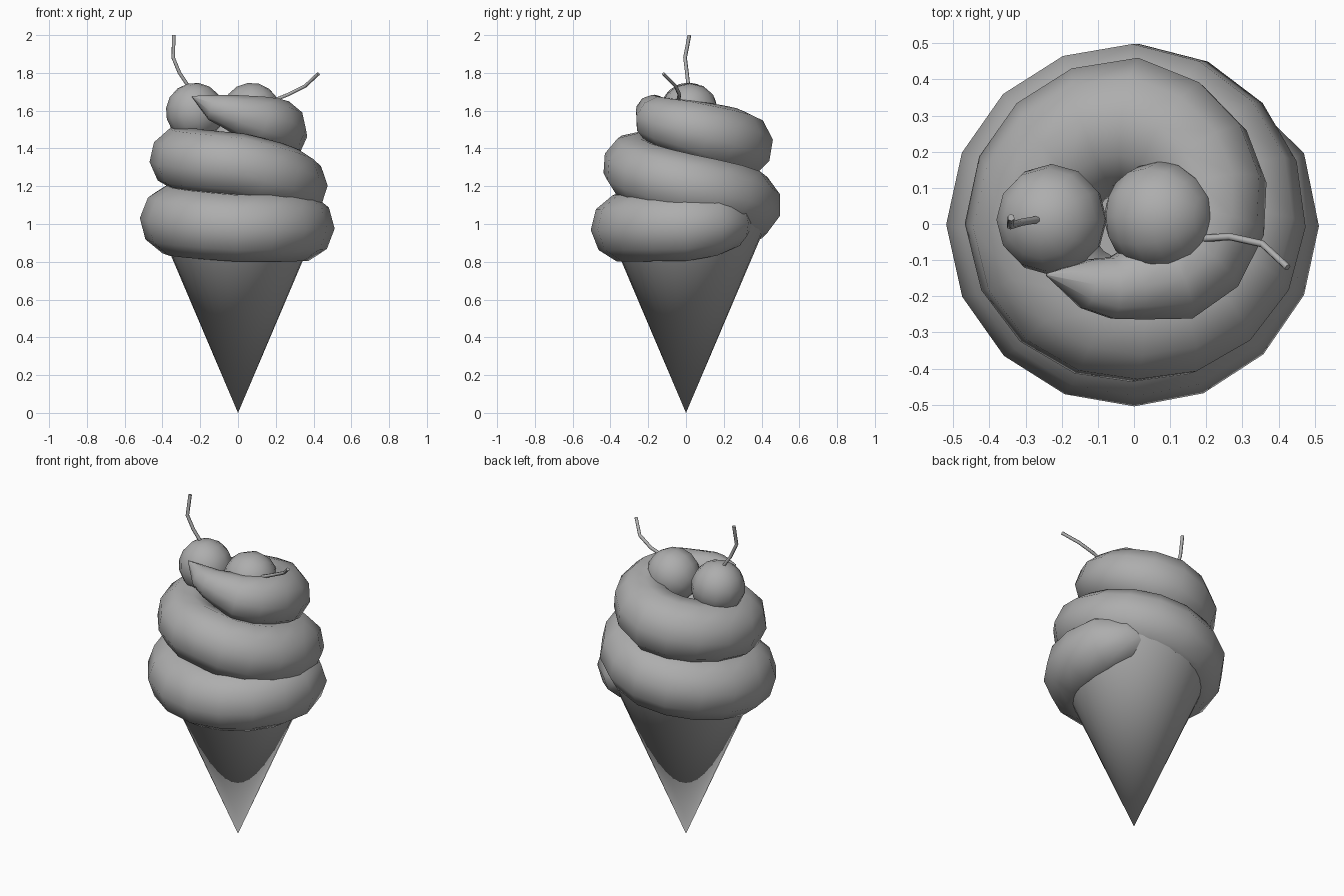
import bpy
from math import radians, cos, sin

if "Cube" in bpy.data.objects:
    bpy.data.objects.remove(bpy.data.objects["Cube"])

# Mid grey shared by all parts
grey = bpy.data.materials.new("mid_grey")
grey.diffuse_color = (0.42, 0.42, 0.42, 1)
grey.use_nodes = True
grey.node_tree.nodes["Principled BSDF"].inputs["Base Color"].default_value = grey.diffuse_color


def finish(obj, angle=70):
    obj.data.materials.clear()
    obj.data.materials.append(grey)
    bpy.ops.object.select_all(action='DESELECT')
    obj.select_set(True)
    bpy.context.view_layer.objects.active = obj
    bpy.ops.object.shade_smooth_by_angle(angle=radians(angle))


def tube(name, points, bevel_resolution):
    """Sweep a round section along (x, y, z, radius) points."""
    curve = bpy.data.curves.new(name, 'CURVE')
    curve.dimensions = '3D'
    curve.bevel_depth = 1.0
    curve.bevel_resolution = bevel_resolution
    curve.use_fill_caps = True
    spline = curve.splines.new('POLY')
    spline.points.add(len(points) - 1)
    for p, (x, y, z, r) in zip(spline.points, points):
        p.co = (x, y, z, 1)
        p.radius = r
    obj = bpy.data.objects.new(name, curve)
    bpy.context.collection.objects.link(obj)
    bpy.ops.object.select_all(action='DESELECT')
    obj.select_set(True)
    bpy.context.view_layer.objects.active = obj
    bpy.ops.object.convert(target='MESH')
    obj = bpy.context.object
    obj.name = name
    finish(obj)
    return obj


# Wafer cone, point down
bpy.ops.mesh.primitive_cone_add(vertices=32, radius1=0.0, radius2=0.43,
                                depth=1.01, location=(0, 0, 0.505))
cone = bpy.context.object
cone.name = "wafer_cone"
finish(cone, 40)

# Soft ice cream swirl: angle, ring radius, height, tube radius
keys = [
    (59, 0.36, 1.01, 0.06), (48, 0.345, 1.005, 0.125), (24, 0.335, 1.00, 0.175),
    (0, 0.325, 0.985, 0.187), (-90, 0.32, 0.98, 0.185), (-180, 0.33, 1.02, 0.19),
    (-270, 0.32, 1.10, 0.187), (-360, 0.295, 1.20, 0.18), (-450, 0.27, 1.31, 0.172),
    (-540, 0.295, 1.345, 0.174), (-630, 0.275, 1.415, 0.188), (-720, 0.21, 1.51, 0.153),
    (-775, 0.18, 1.55, 0.13), (-810, 0.165, 1.58, 0.105),
    (-848, 0.21, 1.617, 0.072), (-870, 0.28, 1.675, 0.003),
]
path = []
for a, b in zip(keys, keys[1:]):
    steps = max(1, round((a[0] - b[0]) / 24))
    for i in range(steps):
        path.append([u + (v - u) * i / steps for u, v in zip(a, b)])
path.append(keys[-1])
tube("ice_cream_swirl",
     [(R * cos(radians(t)), R * sin(radians(t)), z, r) for t, R, z, r in path], 3)

# Two cherries
for name, loc, tilt in (("cherry_left", (-0.228, 0.012, 1.594), -15),
                        ("cherry_right", (0.071, 0.02, 1.594), 60)):
    bpy.ops.mesh.primitive_uv_sphere_add(segments=12, ring_count=8, radius=0.154,
                                         location=loc,
                                         rotation=(0, radians(tilt), 0))
    cherry = bpy.context.object
    cherry.name = name
    finish(cherry)

# Bent stems
stems = {
    "stem_left": [(-0.25, 0.015, 1.71), (-0.31, 0.005, 1.80),
                  (-0.343, -0.005, 1.88), (-0.34, 0.018, 2.0)],
    "stem_right": [(0.19, -0.04, 1.655), (0.265, -0.035, 1.685),
                   (0.355, -0.055, 1.73), (0.425, -0.12, 1.795)],
}
for name, pts in stems.items():
    tube(name, [(*p, 0.01) for p in pts], 1)
